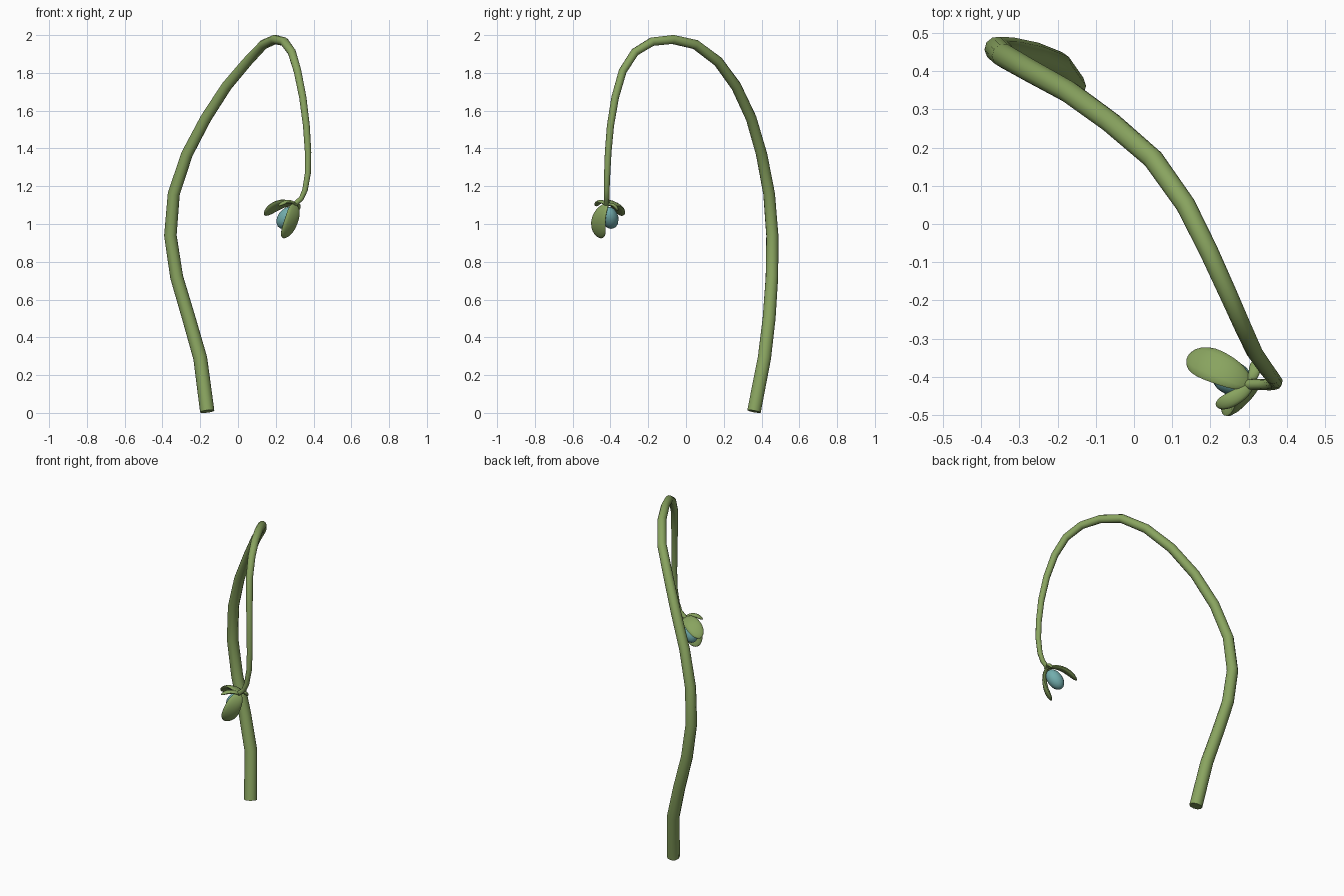
import bpy, bmesh, math
from mathutils import Vector, Matrix

if "Cube" in bpy.data.objects:
    bpy.data.objects.remove(bpy.data.objects["Cube"])


def material(name, rgb):
    m = bpy.data.materials.new(name)
    m.diffuse_color = (*rgb, 1)
    m.use_nodes = True
    m.node_tree.nodes["Principled BSDF"].inputs["Base Color"].default_value = m.diffuse_color
    return m


GREEN = material("stem_green", (0.25, 0.37, 0.115))
BLUE = material("bud_blue", (0.17, 0.42, 0.42))


def finish(bm, name, mat, angle=50):
    bmesh.ops.recalc_face_normals(bm, faces=bm.faces)
    me = bpy.data.meshes.new(name)
    bm.to_mesh(me)
    bm.free()
    ob = bpy.data.objects.new(name, me)
    bpy.context.collection.objects.link(ob)
    me.materials.append(mat)
    bpy.ops.object.select_all(action='DESELECT')
    ob.select_set(True)
    bpy.context.view_layer.objects.active = ob
    bpy.ops.object.shade_smooth_by_angle(angle=math.radians(angle))
    return ob


def loft(name, sections, sides, mat):
    """Skin elliptical sections: (centre, half axis u, half axis v)."""
    bm = bmesh.new()
    rings = []
    for c, u, v in sections:
        angs = [2 * math.pi * i / sides for i in range(sides)]
        rings.append([bm.verts.new(c + u * math.cos(a) + v * math.sin(a)) for a in angs])
    for a, b in zip(rings, rings[1:]):
        for i in range(sides):
            j = (i + 1) % sides
            bm.faces.new((a[i], a[j], b[j], b[i]))
    bm.faces.new(rings[0])
    bm.faces.new(rings[-1])
    return finish(bm, name, mat)


# arched, tapering stem
path = [Vector(p) for p in [
    (-0.163, 0.36, 0.008), (-0.20, 0.415, 0.29), (-0.26, 0.44, 0.50),
    (-0.325, 0.455, 0.72), (-0.358, 0.457, 0.94), (-0.34, 0.44, 1.16),
    (-0.27, 0.40, 1.37), (-0.17, 0.345, 1.56), (-0.06, 0.265, 1.73),
    (0.05, 0.17, 1.86), (0.135, 0.05, 1.95), (0.195, -0.07, 1.977),
    (0.245, -0.18, 1.965), (0.285, -0.27, 1.91), (0.315, -0.335, 1.81),
    (0.343, -0.375, 1.67), (0.362, -0.40, 1.52), (0.371, -0.412, 1.38),
    (0.37, -0.417, 1.27), (0.355, -0.42, 1.18), (0.335, -0.42, 1.135),
    (0.295, -0.42, 1.10)]]
side = Vector((1, 0, 0))
sections = []
for i, p in enumerate(path):
    t = (path[min(i + 1, len(path) - 1)] - path[max(i - 1, 0)]).normalized()
    side = (side - t * side.dot(t)).normalized()
    r = max(0.014, 0.038 - 0.0012 * i)
    sections.append((p, side * r, t.cross(side) * r))
loft("stem", sections, 10, GREEN)


def petal(name, base, mid, tip, across, width, thick):
    """Curved leaf, narrow at the base and rounded at the tip."""
    a, b, c = Vector(base), Vector(mid), Vector(tip)
    ctrl = b * 2 - (a + c) / 2
    out = []
    n = 14
    for i in range(n + 1):
        s = (1 - math.cos(math.pi * i / n)) / 2
        p = a * (1 - s) ** 2 + ctrl * 2 * s * (1 - s) + c * s * s
        t = ((ctrl - a) * (1 - s) + (c - ctrl) * s).normalized()
        u = Vector(across)
        u = (u - t * u.dot(t)).normalized()
        k = max(0.06, (1 - abs(2 * s - 1) ** 2.6) ** 0.5) * (0.72 + 0.28 * s)
        out.append((p, u * width / 2 * k, t.cross(u) * thick / 2 * max(k, 0.1)))
    return loft(name, out, 14, GREEN)


# two large petals and two small sepals around the bud
petal("petal_back", (0.305, -0.42, 1.10), (0.225, -0.378, 1.105), (0.142, -0.345, 1.045),
      (0.35, 0.8, -0.35), 0.105, 0.03)
petal("petal_front", (0.305, -0.415, 1.105), (0.283, -0.462, 1.02), (0.242, -0.448, 0.925),
      (1, 1, 0.1), 0.115, 0.032)
petal("sepal_front", (0.31, -0.42, 1.10), (0.265, -0.453, 1.118), (0.215, -0.475, 1.095),
      (0.5, -0.8, 0), 0.045, 0.022)
petal("sepal_back", (0.30, -0.42, 1.10), (0.315, -0.385, 1.10), (0.315, -0.36, 1.07),
      (1, 0.1, 0), 0.035, 0.02)

# egg-shaped bud
axis = Vector((0.08, -0.03, 0.11)).normalized()
bm = bmesh.new()
rot = axis.to_track_quat('Z', 'Y').to_matrix().to_4x4()
bmesh.ops.create_uvsphere(
    bm, u_segments=16, v_segments=10, radius=1,
    matrix=Matrix.Translation((0.256, -0.403, 1.033)) @ rot @ Matrix.Diagonal((0.045, 0.045, 0.066, 1)))
finish(bm, "bud", BLUE)
